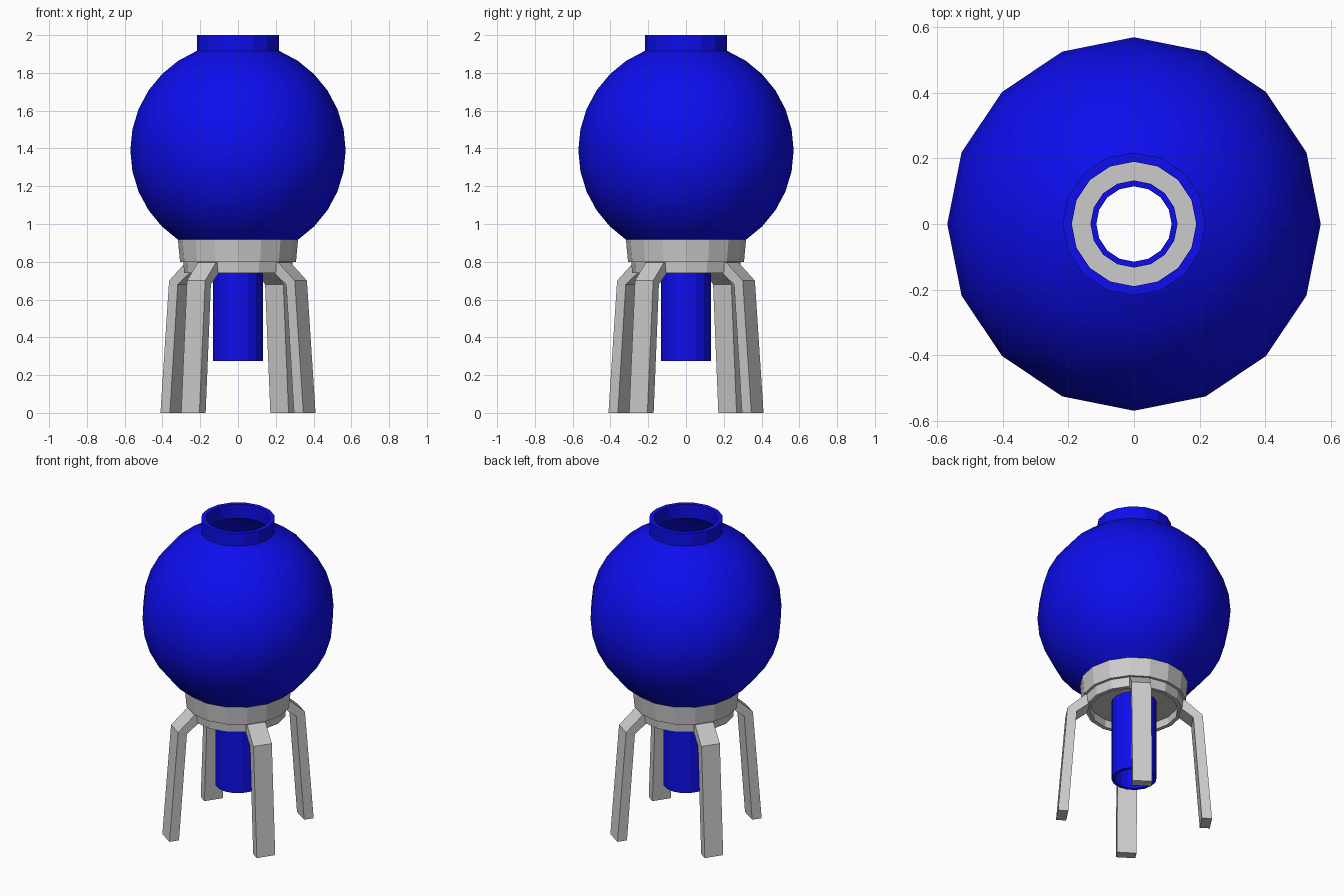
import bpy, bmesh
from math import sin, cos, pi, radians

if "Cube" in bpy.data.objects:
    bpy.data.objects.remove(bpy.data.objects["Cube"])

SIDES = 16
blue = bpy.data.materials.new("blue_enamel")
blue.diffuse_color = (0.004, 0.004, 0.85, 1)
blue.use_nodes = True
blue.node_tree.nodes["Principled BSDF"].inputs["Base Color"].default_value = blue.diffuse_color


def finish(bm, name, material=None, smooth=False):
    bmesh.ops.recalc_face_normals(bm, faces=bm.faces)
    mesh = bpy.data.meshes.new(name)
    bm.to_mesh(mesh)
    bm.free()
    if material:
        mesh.materials.append(material)
    obj = bpy.data.objects.new(name, mesh)
    bpy.context.collection.objects.link(obj)
    if smooth:
        bpy.ops.object.select_all(action='DESELECT')
        obj.select_set(True)
        bpy.context.view_layer.objects.active = obj
        bpy.ops.object.shade_smooth_by_angle(angle=radians(35))
    return obj


def lathe(name, profile, material=None, smooth=False):
    """Turn a closed (radius, z) profile around the z axis."""
    bm = bmesh.new()
    rings = [[bm.verts.new((r * cos(2 * pi * i / SIDES), r * sin(2 * pi * i / SIDES), z))
              for i in range(SIDES)] for r, z in profile]
    for k, a in enumerate(rings):
        b = rings[(k + 1) % len(rings)]
        for i in range(SIDES):
            j = (i + 1) % SIDES
            bm.faces.new((a[i], a[j], b[j], b[i]))
    return finish(bm, name, material, smooth)


def tube(name, outer, inner, bottom, top, material):
    return lathe(name, [(outer, bottom), (outer, top), (inner, top), (inner, bottom)], material)


# Hollow globe, open at top and bottom
R, CENTRE = 0.57, 1.39
angles = [radians(11.25 * k) for k in range(-5, 7)]
arc = lambda r: [(r * cos(a), CENTRE + r * sin(a)) for a in angles]
lathe("globe", arc(R) + arc(R - 0.02)[::-1], blue, smooth=True)

# Neck on top and pipe underneath
tube("neck", 0.218, 0.19, 1.91, 2.0, blue)
tube("pipe", 0.133, 0.115, 0.275, 0.815, blue)

# Stepped collar with a recessed underside
lathe("collar", [(0.318, 0.917), (0.307, 0.80), (0.29, 0.80), (0.285, 0.74),
                 (0.26, 0.74), (0.26, 0.79), (0.13, 0.79), (0.13, 0.81),
                 (0.285, 0.81), (0.298, 0.917)])

# Four bent legs, centred on facets of the collar
LEG = [(0.27, 0.795), (0.297, 0.795), (0.40, 0.70), (0.455, 0.0),
       (0.395, 0.0), (0.345, 0.68), (0.27, 0.74)]
HALF = 0.058
for n in range(4):
    t = radians(-33.75 + 90 * n)
    bm = bmesh.new()
    sides = [[bm.verts.new((r * cos(t) - w * sin(t), r * sin(t) + w * cos(t), z))
              for r, z in LEG] for w in (-HALF, HALF)]
    for s in sides:
        bm.faces.new(s)
    for i in range(len(LEG)):
        j = (i + 1) % len(LEG)
        bm.faces.new((sides[0][i], sides[0][j], sides[1][j], sides[1][i]))
    finish(bm, f"leg_{n + 1}")
